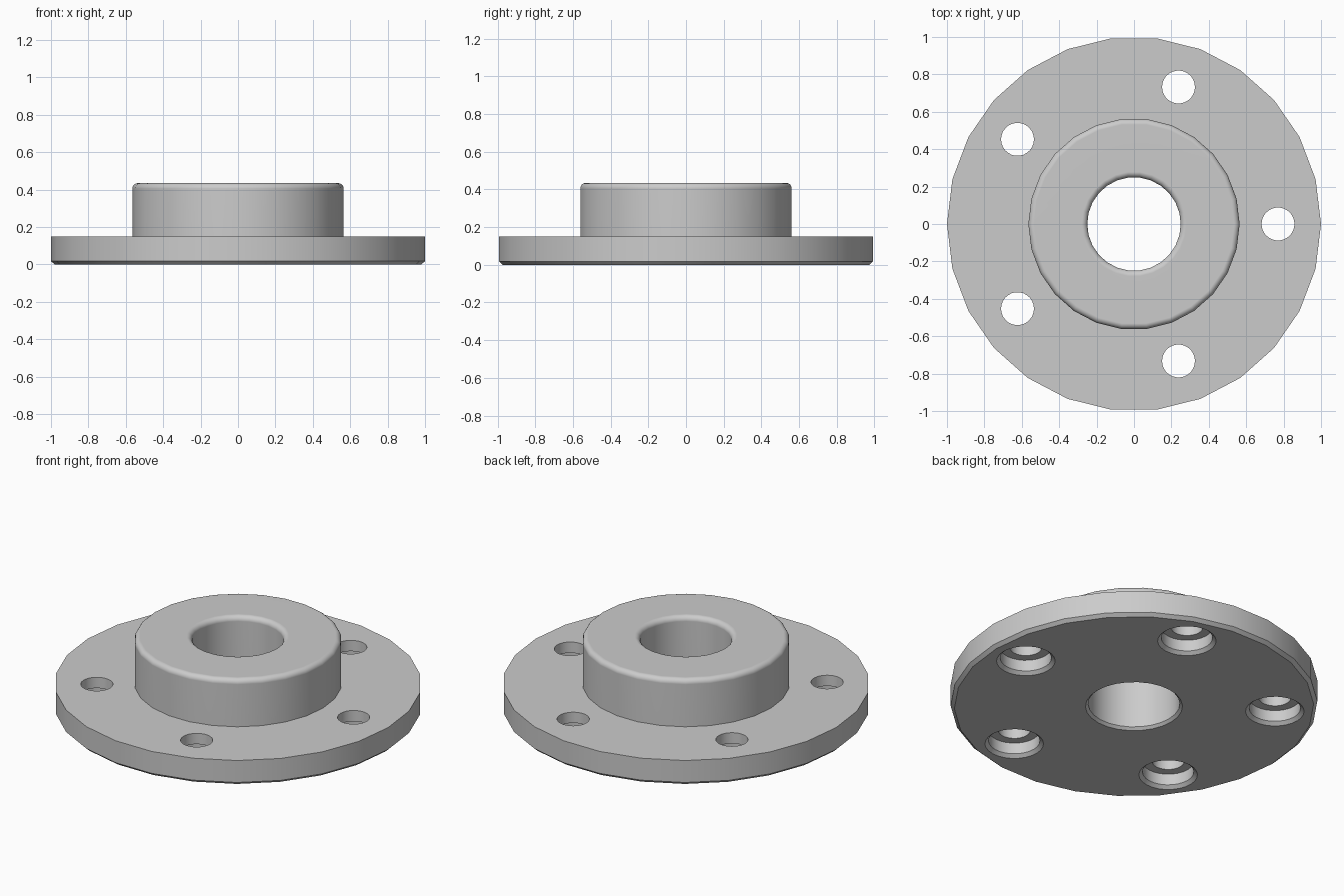
import bpy, bmesh
from math import pi, cos, sin

cube = bpy.data.objects.get("Cube")
if cube:
    bpy.data.objects.remove(cube)

SIDES = 26
HEIGHT, PLATE_TOP = 0.435, 0.15
HUB_R, BORE_R, FILLET = 0.565, 0.25, 0.03
HOLE_COUNT, HOLE_RING = 5, 0.77

steel = bpy.data.materials.new("light_grey_steel")
steel.use_nodes = True
grey = (0.6, 0.6, 0.6, 1)
steel.diffuse_color = grey
steel.node_tree.nodes["Principled BSDF"].inputs["Base Color"].default_value = grey


def arc(cx, cz, start, end, steps=6):
    """Points of a fillet in the (radius, height) plane."""
    angles = [start + (end - start) * i / steps for i in range(steps + 1)]
    return [(cx + FILLET * cos(a), cz + FILLET * sin(a)) for a in angles]


def lathe(name, profile, x=0, y=0):
    """Turn a closed (radius, height) profile around a vertical axis."""
    bm = bmesh.new()
    verts = [bm.verts.new((r, 0, z)) for r, z in profile]
    edges = [bm.edges.new((v, verts[(i + 1) % len(verts)])) for i, v in enumerate(verts)]
    bmesh.ops.spin(bm, geom=verts + edges, cent=(0, 0, 0), axis=(0, 0, 1),
                   angle=2 * pi, steps=SIDES, use_merge=True)
    bmesh.ops.remove_doubles(bm, verts=bm.verts, dist=1e-5)
    bmesh.ops.dissolve_degenerate(bm, edges=bm.edges, dist=1e-5)
    bmesh.ops.recalc_face_normals(bm, faces=bm.faces)
    mesh = bpy.data.meshes.new(name)
    bm.to_mesh(mesh)
    bm.free()
    mesh.materials.append(steel)
    obj = bpy.data.objects.new(name, mesh)
    obj.location = (x, y, 0)
    bpy.context.collection.objects.link(obj)
    return obj


# Flange: chamfered plate, raised hub with rounded rim, central bore
rim_z = HEIGHT - FILLET
profile = [(BORE_R + 0.015, 0), (0.98, 0), (1, 0.018), (1, PLATE_TOP), (HUB_R, PLATE_TOP)]
profile += arc(HUB_R - FILLET, rim_z, 0, pi / 2)
profile += arc(BORE_R + FILLET, rim_z, pi / 2, pi)
profile += [(BORE_R, 0.015)]
flange = lathe("flange", profile)

# Stepped bolt holes, counterbored and chamfered from below
hole = [(0, -0.05), (0.16, -0.05), (0.16, 0), (0.14, 0.018), (0.14, 0.085),
        (0.088, 0.085), (0.088, 0.2), (0, 0.2)]
bpy.context.view_layer.objects.active = flange
for i in range(HOLE_COUNT):
    a = 2 * pi * i / HOLE_COUNT
    cutter = lathe("bolt_hole_cutter", hole, HOLE_RING * cos(a), HOLE_RING * sin(a))
    cutter.hide_render = True
    cut = flange.modifiers.new("bolt_hole", "BOOLEAN")
    cut.operation = "DIFFERENCE"
    cut.solver = "EXACT"
    cut.object = cutter
    bpy.ops.object.modifier_apply(modifier=cut.name)
    bpy.data.objects.remove(cutter)

# Smooth round walls, crisp edges, flat faces kept even
bpy.ops.object.select_all(action="DESELECT")
flange.select_set(True)
bpy.ops.object.shade_smooth_by_angle(angle=pi / 6)
weighted = flange.modifiers.new("even_shading", "WEIGHTED_NORMAL")
weighted.keep_sharp = True
